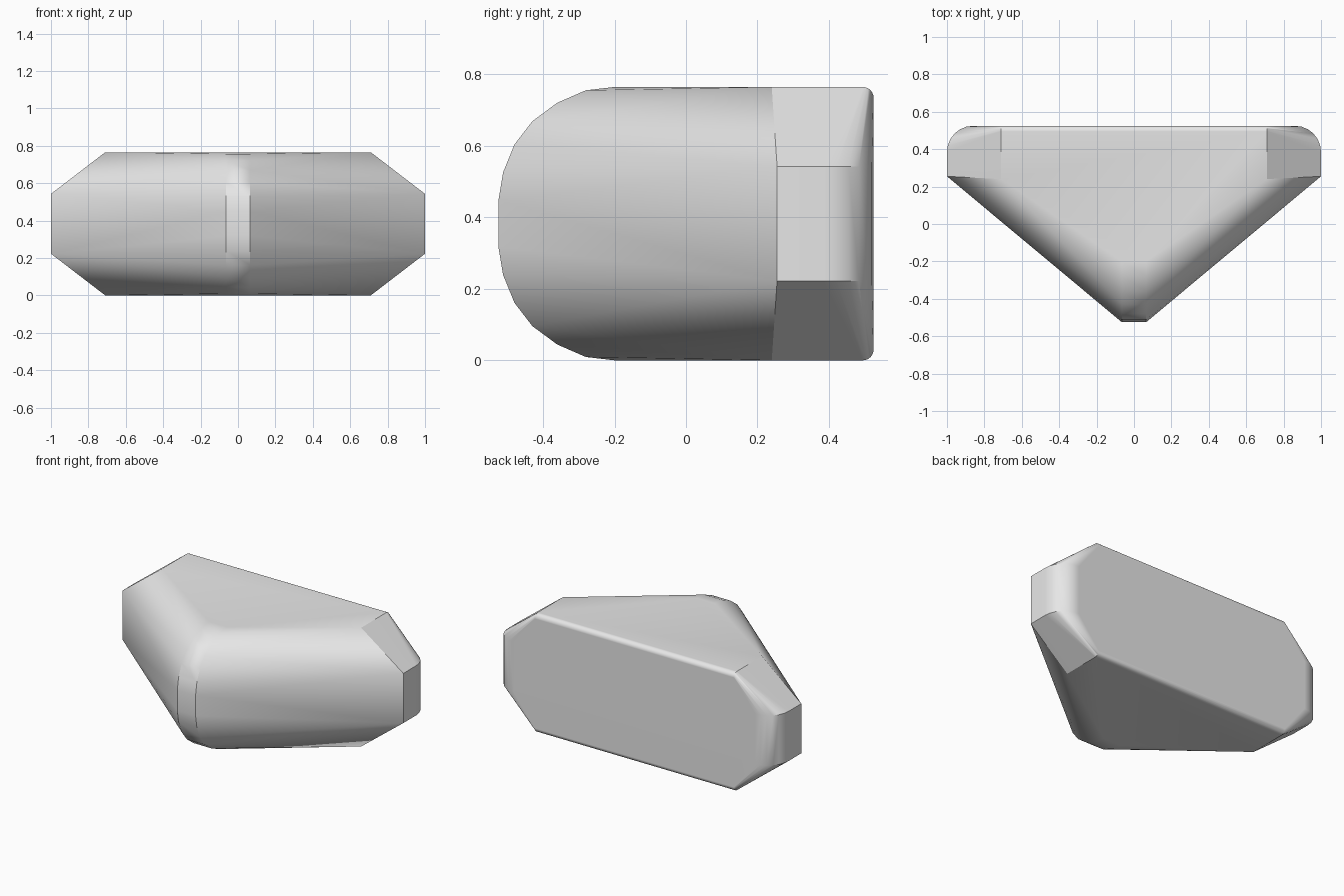
import bpy, bmesh, math

cube = bpy.data.objects.get("Cube")
if cube:
    bpy.data.objects.remove(cube, do_unlink=True)

MID = 0.3825          # height of the symmetry plane
HALF = 0.3825         # half height of the body
FLANK = 0.16          # half height of the flat side flanks

# Quarter of the body (x > 0, upper half), mirrored below
quarter = []

# Rounded nose profile
nose = [(-0.20, 1.0), (-0.28, 0.976), (-0.36, 0.885), (-0.43, 0.75),
        (-0.48, 0.58), (-0.512, 0.375), (-0.525, 0.17)]
quarter += [(0.065, y, HALF * h) for y, h in nose]

# Front corners of the wide rear section
quarter += [(1.0, 0.255, FLANK), (0.71, 0.24, HALF)]

# Rounded rear edge: large radius on the flanks, small radius on top
STEPS = 6
for i in range(STEPS + 1):
    a = math.pi / 2 * i / STEPS
    c, s = math.cos(a), math.sin(a)
    quarter.append((0.86 + 0.14 * c, 0.385 + 0.14 * s, FLANK))
    quarter.append((0.71, 0.495 + 0.03 * s, HALF - 0.03 + 0.03 * c))

# Convex shell around the mirrored points
bm = bmesh.new()
for x, y, z in quarter:
    for sx in (1, -1):
        for sz in (1, -1):
            bm.verts.new((sx * x, y, MID + sz * z))
hull = bmesh.ops.convex_hull(bm, input=bm.verts)
loose = [v for v in bm.verts if not v.link_faces]
bmesh.ops.delete(bm, geom=loose, context='VERTS')
bmesh.ops.dissolve_limit(bm, angle_limit=math.radians(0.5),
                         verts=bm.verts, edges=bm.edges)
bmesh.ops.recalc_face_normals(bm, faces=bm.faces)

mesh = bpy.data.meshes.new("wedge_body")
bm.to_mesh(mesh)
bm.free()
body = bpy.data.objects.new("wedge_body", mesh)
bpy.context.collection.objects.link(body)

# Plain grey material
grey = bpy.data.materials.new("light_grey")
grey.use_nodes = True
colour = (0.8, 0.8, 0.8, 1)
grey.diffuse_color = colour
grey.node_tree.nodes["Principled BSDF"].inputs["Base Color"].default_value = colour
mesh.materials.append(grey)

# Soft shading with crisp corners
bpy.ops.object.select_all(action='DESELECT')
body.select_set(True)
bpy.context.view_layer.objects.active = body
bpy.ops.object.shade_smooth_by_angle(angle=math.radians(35))
weighted = body.modifiers.new("weighted_normals", 'WEIGHTED_NORMAL')
weighted.keep_sharp = True
